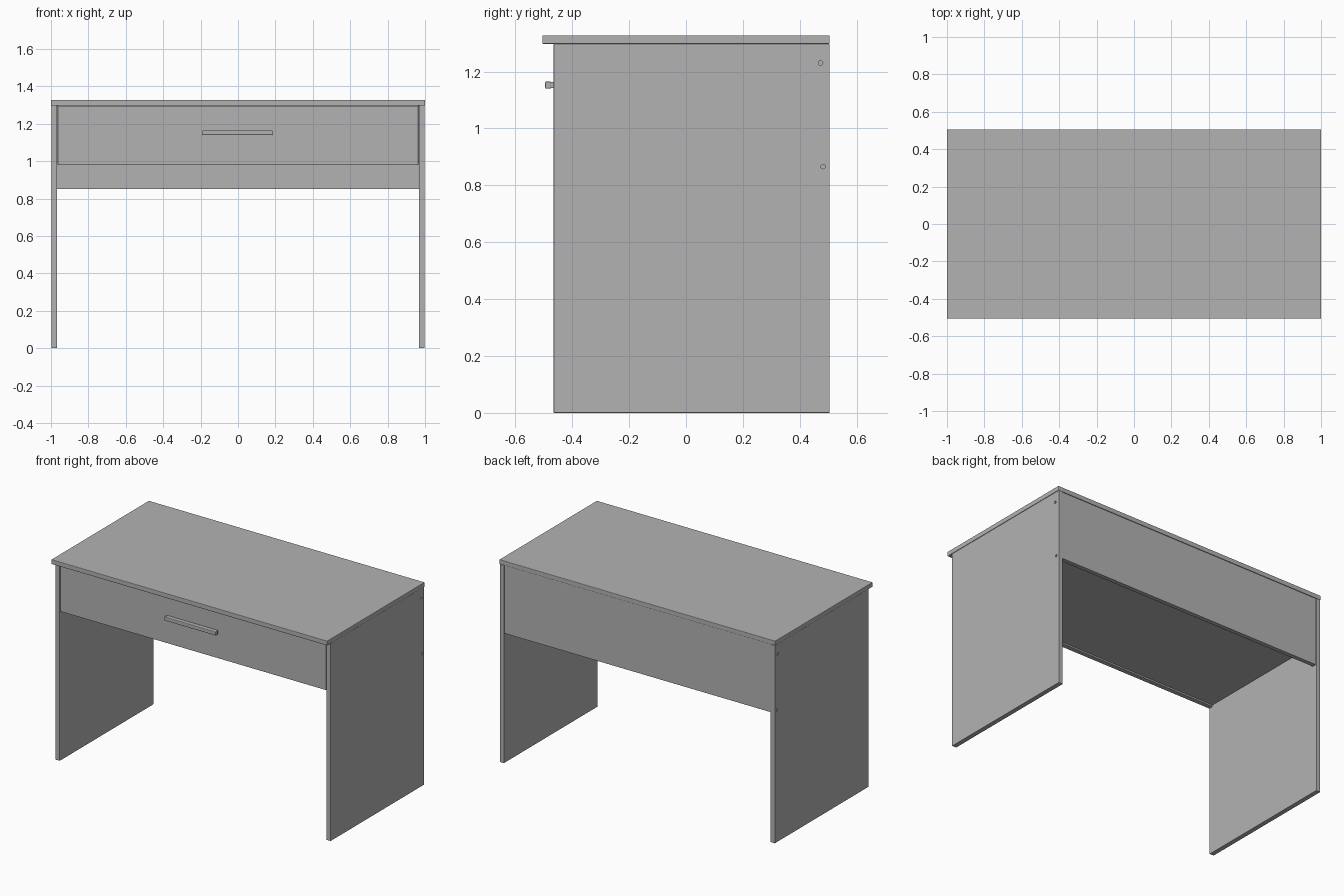
import bpy
from math import radians

cube = bpy.data.objects.get("Cube")
if cube:
    bpy.data.objects.remove(cube, do_unlink=True)

grey = bpy.data.materials.new("plain_grey")
grey.use_nodes = True
grey.diffuse_color = (0.45, 0.45, 0.45, 1)
grey.node_tree.nodes["Principled BSDF"].inputs["Base Color"].default_value = (0.45, 0.45, 0.45, 1)


def board(name, x, y, z, bevel=0.002):
    """Box panel spanning the given (low, high) ranges, with eased edges."""
    spans = (x, y, z)
    bpy.ops.mesh.primitive_cube_add(size=1, location=[(a + b) / 2 for a, b in spans])
    ob = bpy.context.object
    ob.name = name
    ob.scale = [b - a for a, b in spans]
    bpy.ops.object.transform_apply(location=False, rotation=False, scale=True)
    ob.data.materials.append(grey)
    if bevel:
        mod = ob.modifiers.new("eased_edges", "BEVEL")
        mod.width = bevel
        mod.segments = 2
    return ob


def hole_cutter(name, side, y, z):
    """Hidden cylinder that drills a fixing hole into a side panel."""
    bpy.ops.mesh.primitive_cylinder_add(vertices=16, radius=0.008, depth=0.03,
                                        location=(side, y, z), rotation=(0, radians(90), 0))
    ob = bpy.context.object
    ob.name = name
    ob.hide_render = True
    ob.hide_set(True)
    return ob


TOP = 1.297      # underside of the worktop
INNER = 0.967    # inner face of the side panels
FRONT, BACK = -0.465, 0.505
DRAWER_LOW = 0.98

# Worktop and rear panel
board("worktop", (-1, 1), (-BACK, BACK), (TOP, 1.327), 0.003)
board("back_panel", (-INNER, INNER), (0.473, BACK - 0.003), (0.85, TOP))

# Side panels with two drilled fixing holes each
for label, s in (("left", 1), ("right", -1)):
    side = board(label + "_side_panel", sorted((s * INNER, s * 0.998)), (FRONT, BACK), (0, TOP))
    for n, (y, z) in enumerate(((0.473, 1.23), (0.482, 0.866))):
        cutter = hole_cutter(f"{label}_hole_cutter_{n}", s * 0.998, y, z)
        mod = side.modifiers.new("fixing_hole", "BOOLEAN")
        mod.operation = "DIFFERENCE"
        mod.object = cutter
    # Drawer side
    board(label + "_drawer_side", sorted((s * 0.935, s * 0.963)), (FRONT + 0.03, 0.44),
          (DRAWER_LOW + 0.01, TOP - 0.04), 0)

# Drawer front, bottom and back
board("drawer_front", (-0.964, 0.964), (FRONT, FRONT + 0.031), (DRAWER_LOW, TOP - 0.002))
board("drawer_bottom", (-0.963, 0.963), (FRONT + 0.03, 0.44), (DRAWER_LOW + 0.01, DRAWER_LOW + 0.022), 0)
board("drawer_back", (-0.935, 0.935), (0.412, 0.44), (DRAWER_LOW + 0.02, TOP - 0.04), 0)

# Pull handle: a base strip with a slightly taller grip in front
board("handle_base", (-0.185, 0.18), (-0.475, FRONT + 0.002), (1.142, 1.163), 0)
board("handle_grip", (-0.19, 0.185), (-0.495, -0.474), (1.14, 1.165), 0.004)
